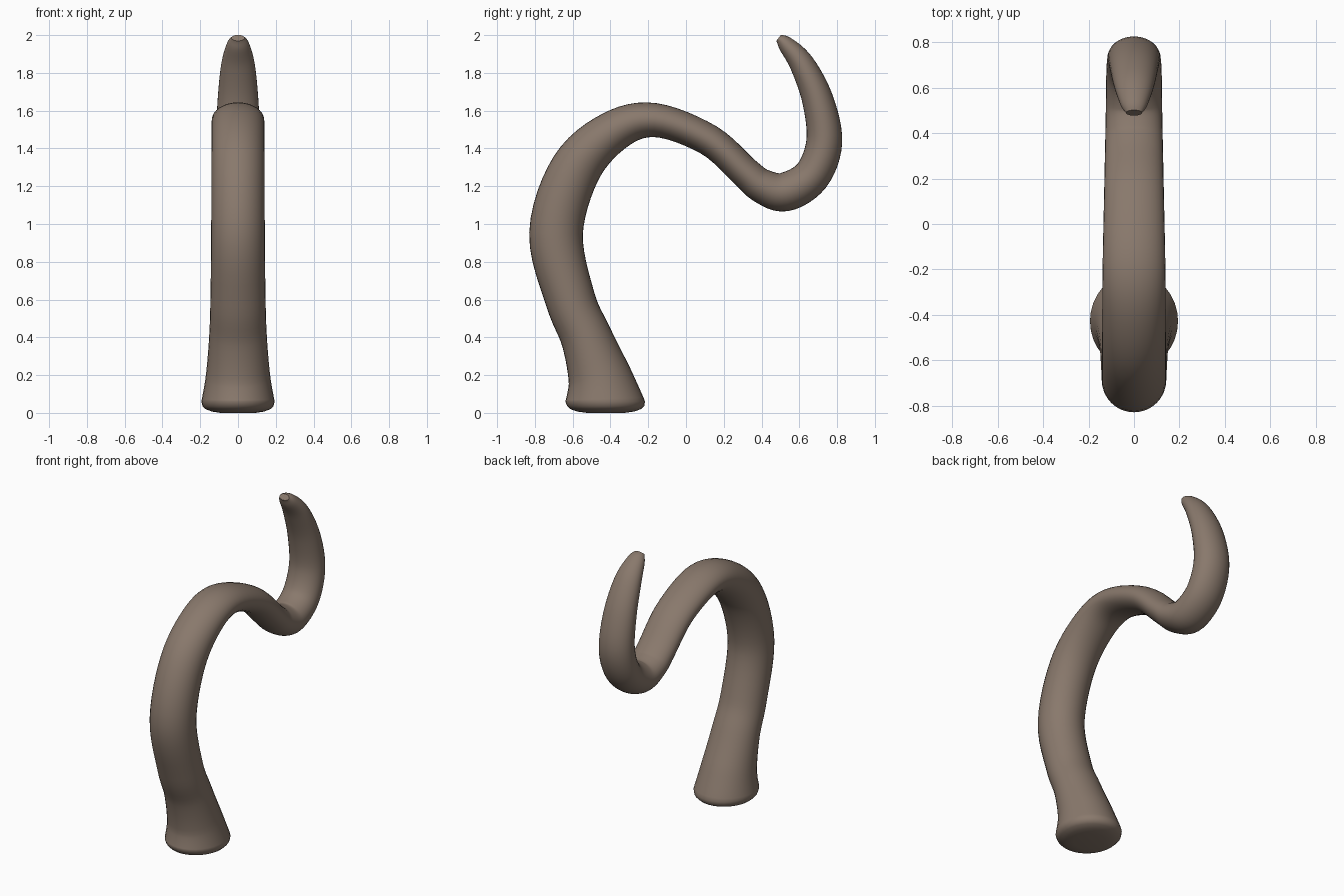
import bpy, bmesh, math
from mathutils import Vector

if "Cube" in bpy.data.objects:
    bpy.data.objects.remove(bpy.data.objects["Cube"])

# Stations along the centre line: y, z, in-plane radius, sideways radius
STATIONS = [
    (-0.428, 0.06, 0.211, 0.194),
    (-0.460, 0.20, 0.167, 0.170),
    (-0.528, 0.40, 0.136, 0.153),
    (-0.612, 0.60, 0.132, 0.146),
    (-0.688, 0.95, 0.142, 0.142),
    (-0.585, 1.29, 0.134, 0.141),
    (-0.385, 1.49, 0.110, 0.140),
    (-0.165, 1.55, 0.090, 0.138),
    (0.120, 1.445, 0.083, 0.132),
    (0.315, 1.272, 0.083, 0.128),
    (0.405, 1.200, 0.091, 0.126),
    (0.525, 1.170, 0.103, 0.124),
    (0.665, 1.255, 0.098, 0.122),
    (0.732, 1.435, 0.095, 0.117),
    (0.698, 1.655, 0.083, 0.108),
    (0.615, 1.845, 0.066, 0.089),
    (0.530, 1.950, 0.044, 0.060),
    (0.490, 1.985, 0.020, 0.035),
]
SIDES, STEPS = 32, 6


def spline(pts, i, t):
    """Catmull-Rom point between stations i and i+1."""
    n = len(pts) - 1
    a, b, c, d = (pts[max(0, min(n, k))] for k in (i - 1, i, i + 1, i + 2))
    return 0.5 * (2 * b + (c - a) * t + (2 * a - 5 * b + 4 * c - d) * t ** 2
                  + (3 * b - a - 3 * c + d) * t ** 3)


def add_ring(bm, y, z, normal, r_in, r_side):
    """Ellipse in the plane of the x axis and the given in-plane normal."""
    ring = []
    for k in range(SIDES):
        ang = 2 * math.pi * k / SIDES
        s = r_in * math.sin(ang)
        ring.append(bm.verts.new((r_side * math.cos(ang), y + normal[0] * s, z + normal[1] * s)))
    return ring


pts = [Vector(s) for s in STATIONS]
path = [spline(pts, i, j / STEPS) for i in range(len(pts) - 1) for j in range(STEPS)]
path.append(pts[-1])

bm = bmesh.new()
# Rounded foot
rings = [add_ring(bm, -0.425, z, (1, 0), r, r * 0.92)
         for z, r in ((0.0, 0.10), (0.007, 0.15), (0.02, 0.187), (0.036, 0.204))]
# Curling body, each ring square to the path
for i, p in enumerate(path):
    a, b = path[max(0, i - 1)], path[min(len(path) - 1, i + 1)]
    tan = Vector((b[0] - a[0], b[1] - a[1])).normalized()
    if i < STEPS:  # ease from the level foot into the path direction
        tan = Vector((0, 1)).lerp(tan, i / STEPS).normalized()
    rings.append(add_ring(bm, p[0], p[1], (tan[1], -tan[0]), p[2], p[3]))
for a, b in zip(rings, rings[1:]):
    for k in range(SIDES):
        m = (k + 1) % SIDES
        bm.faces.new((a[k], a[m], b[m], b[k]))
# End caps
bm.faces.new(rings[0][::-1])
bm.faces.new(rings[-1])
bmesh.ops.recalc_face_normals(bm, faces=bm.faces)

mesh = bpy.data.meshes.new("tentacle")
bm.to_mesh(mesh)
bm.free()
tentacle = bpy.data.objects.new("tentacle", mesh)
bpy.context.collection.objects.link(tentacle)

# Brown skin
skin = bpy.data.materials.new("brown_skin")
skin.diffuse_color = (0.25, 0.19, 0.15, 1)
skin.use_nodes = True
skin.node_tree.nodes["Principled BSDF"].inputs["Base Color"].default_value = skin.diffuse_color
mesh.materials.append(skin)

bpy.context.view_layer.objects.active = tentacle
tentacle.select_set(True)
bpy.ops.object.shade_smooth_by_angle(angle=math.radians(50))
